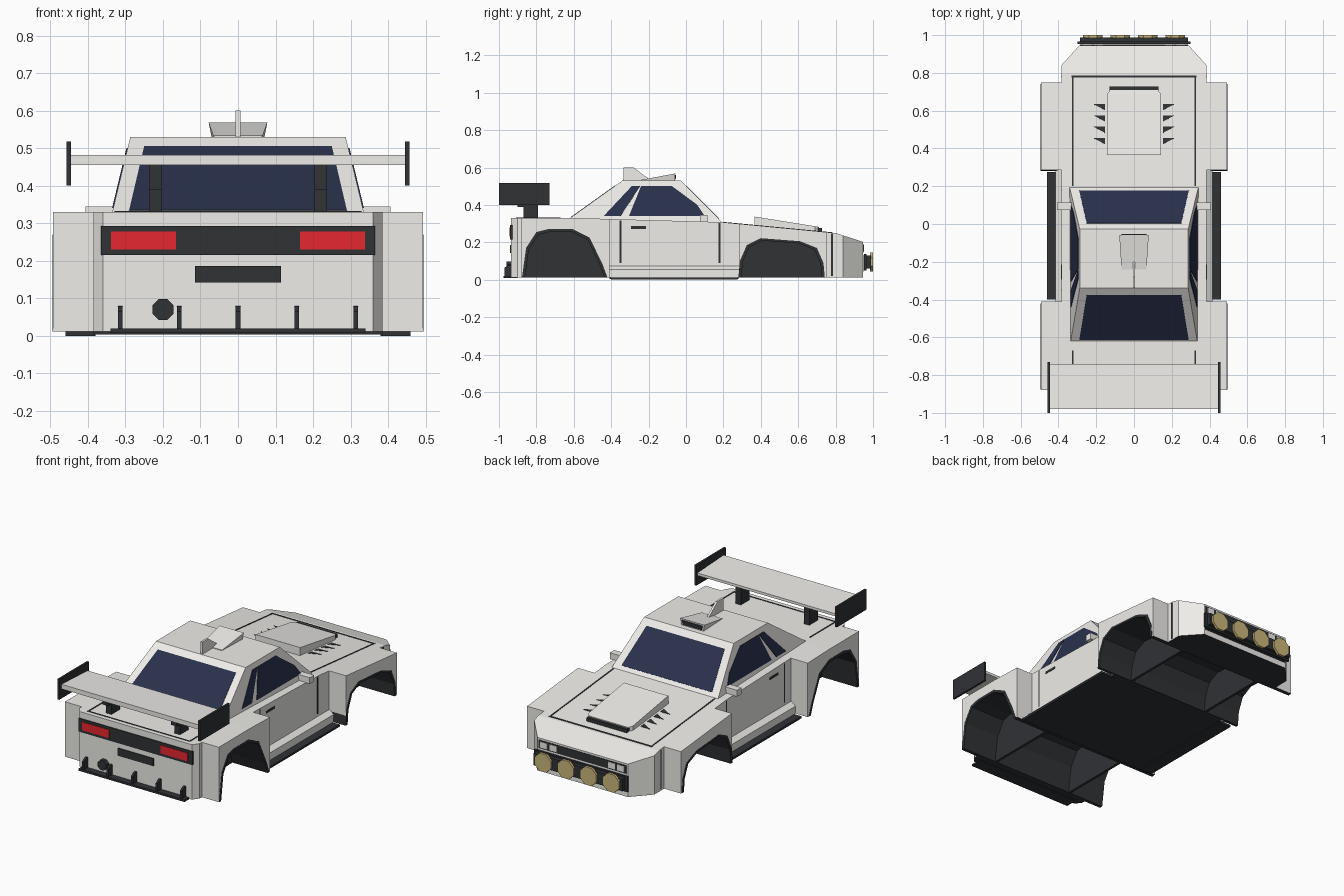
import bpy, bmesh, math
from mathutils import Vector

if "Cube" in bpy.data.objects:
    bpy.data.objects.remove(bpy.data.objects["Cube"])


def material(name, rgb):
    m = bpy.data.materials.new(name)
    m.diffuse_color = (*rgb, 1)
    m.use_nodes = True
    m.node_tree.nodes["Principled BSDF"].inputs["Base Color"].default_value = m.diffuse_color
    return m


PAINT = material("paint", (0.86, 0.85, 0.82))
BLACK = material("black_trim", (0.03, 0.032, 0.036))
GLASS = material("glass", (0.022, 0.03, 0.07))
RED = material("red_lens", (0.8, 0.02, 0.03))
YELLOW = material("yellow_lens", (0.60, 0.48, 0.2))


def loft(name, rings, mat=PAINT):
    """Skin equal-length rings and cap both ends."""
    bm = bmesh.new()
    vr = [[bm.verts.new(p) for p in r] for r in rings]
    n = len(rings[0])
    for a, b in zip(vr, vr[1:]):
        for i in range(n):
            j = (i + 1) % n
            bm.faces.new((a[i], a[j], b[j], b[i]))
    bm.faces.new(vr[0])
    bm.faces.new(vr[-1])
    bmesh.ops.recalc_face_normals(bm, faces=bm.faces)
    me = bpy.data.meshes.new(name)
    bm.to_mesh(me)
    bm.free()
    me.materials.append(mat)
    ob = bpy.data.objects.new(name, me)
    bpy.context.collection.objects.link(ob)
    return ob


def box(name, x0, x1, y0, y1, z0, z1, mat=PAINT):
    return loft(name, [[(x0, y0, z), (x1, y0, z), (x1, y1, z), (x0, y1, z)] for z in (z0, z1)], mat)


def prism(name, yz, x0, x1, mat=PAINT):
    return loft(name, [[(x, y, z) for y, z in yz] for x in (x0, x1)], mat)


def panel(name, pts, normal, mat, t=0.003):
    n = Vector(normal).normalized() * t
    return loft(name, [[Vector(p) - n for p in pts], [Vector(p) + n for p in pts]], mat)


def disc(name, x, y0, y1, z, r, sides, mat):
    ang = [2 * math.pi * (i + 0.5) / sides for i in range(sides)]
    return loft(name, [[(x + r * math.cos(a), y, z + r * math.sin(a)) for a in ang] for y in (y0, y1)], mat)


def top(y):
    """Height of the shoulder line."""
    line = [(-1, .33), (-.6, .33), (.19, .308), (.8, .25), (.945, .203)]
    for (a, za), (b, zb) in zip(line, line[1:]):
        if y <= b:
            return za + (zb - za) * (y - a) / (b - a)
    return .203


def hull(name, stations, side=0):
    rings = []
    for y, w in stations:
        x0, x1 = (side * .3, side * w) if side else (-w, w)
        rings.append([(x0, y, .012), (x1, y, .012), (x1, y, top(y)), (x0, y, top(y))])
    ob = loft(name, rings)
    ob.data.materials.append(BLACK)
    for f in ob.data.polygons:
        if f.normal.z < -.9:
            f.material_index = 1
    return ob


# Lower body and box fenders
shells = [hull("body", [(-.935, .36), (-.9, .385), (-.6, .385), (.19, .385), (.8, .385), (.84, .385), (.945, .29)])]
for s in (-1, 1):
    shells.append(hull("rear_fender", [(-.88, .493), (-.6, .493), (-.41, .493)], s))
    shells.append(hull("front_fender", [(.285, .493), (.75, .493)], s))

# Wheel arches: black flare trim, hollow wells and the tunnel between them
ARCHES = {
    "front": [(.28, .012), (.288, .1), (.325, .185), (.40, .222), (.61, .206), (.70, .17), (.735, .09), (.742, .012)],
    "rear": [(-.877, .012), (-.855, .17), (-.8, .255), (-.74, .27), (-.605, .27), (-.515, .225), (-.445, .08), (-.42, .012)],
}
cutters = []
for end, outer in ARCHES.items():
    mid = (outer[0][0] + outer[-1][0]) / 2
    inner = [(mid + (y - mid) * .93, .012 + (z - .012) * .94) for y, z in outer]
    cut = [(inner[0][0], -.1)] + inner + [(inner[-1][0], -.1)]
    cutters.append(prism("tunnel_cutter", cut, -.255, .255, BLACK))
    for s in (-1, 1):
        prism(end + "_arch_trim", outer + inner[::-1], s * .40, s * .495, BLACK)
        cutters.append(prism("well_cutter", cut, s * .27, s * .6, BLACK))
for ob in shells:
    bpy.context.view_layer.objects.active = ob
    for c in cutters:
        m = ob.modifiers.new("well", 'BOOLEAN')
        m.operation, m.solver, m.object = 'DIFFERENCE', 'EXACT', c
        m.material_mode = 'TRANSFER'
        bpy.ops.object.modifier_apply(modifier=m.name)
for c in cutters:
    bpy.data.objects.remove(c)

# Floor, sills, door seams, handles, mirrors
box("floor", -.385, .385, -.41, .28, .004, .016, BLACK)
for s in (-1, 1):
    box("side_skirt", s * .38, s * .46, -.40, .275, 0, .012, BLACK)
    sill = [(.38, .012), (.415, .012), (.415, .055), (.38, .078)]
    loft("sill", [[(s * x, y, z) for x, z in sill] for y in (-.412, .288)])
    for y, z0 in ((-.35, .09), (.18, .09), (.78, .02)):
        box("panel_seam", s * .37, s * .386, y - .005, y + .005, z0, top(y) - .005, BLACK)
    box("door_handle", s * .37, s * .387, -.295, -.215, .272, .286, BLACK)
    box("mirror", s * .325, s * .407, .075, .115, .308, .345)

# Cabin
loft("cabin", [
    [(-.335, -.62, .33), (.335, -.62, .33), (.341, .195, .306), (-.341, .195, .306)],
    [(-.287, -.34, .53), (.287, -.34, .53), (.287, -.027, .53), (-.287, -.027, .53)]])


def screen(name, y0, z0, y1, z1, ya, yb):
    """Glass quad lying on the sloping plane through (y0,z0)-(y1,z1)."""
    def z(y):
        return z0 + (z1 - z0) * (y - y0) / (y1 - y0)
    pts = [(-.29, ya, z(ya)), (.29, ya, z(ya)), (.25, yb, z(yb)), (-.25, yb, z(yb))]
    panel(name, pts, (0, math.copysign(z1 - z0, y0 - y1), abs(y1 - y0)), GLASS, .002)


screen("rear_window", -.62, .33, -.34, .53, -.614, -.376)
screen("windscreen", .195, .306, -.027, .53, .176, .003)
QUARTER = [(-.44, .34), (-.35, .34), (-.245, .50), (-.29, .50)]
DOOR = [(-.305, .34), (.10, .34), (.06, .40), (-.075, .50), (-.24, .50)]
for s in (-1, 1):
    for name, poly in (("quarter_window", QUARTER), ("door_window", DOOR)):
        panel(name, [(s * (.335 - .24 * (z - .33)), y, z) for y, z in poly], (s, 0, .24), GLASS)

# Roof scoop and fin
loft("roof_scoop", [
    [(-.07, -.06, .528), (.07, -.06, .528), (.078, -.057, .568), (-.078, -.057, .568)],
    [(-.062, -.24, .528), (.062, -.24, .528), (.066, -.24, .534), (-.066, -.24, .534)]])
panel("roof_scoop_mouth", [(-.06, -.058, .535), (.06, -.058, .535), (.067, -.057, .56), (-.067, -.057, .56)], (0, 1, 0), BLACK)
prism("roof_fin", [(-.335, .528), (-.335, .6), (-.28, .6), (-.2, .54), (-.2, .528)], -.006, .006)

# Bonnet seams, bulge and louvres
prism("bonnet_seam_front", [(y, top(y) + d) for y, d in ((.775, -.01), (.785, -.01), (.785, .002), (.775, .002))], -.33, .33, BLACK)
for s in (-1, 1):
    prism("bonnet_seam_side", [(.2, .29), (.78, .24), (.78, top(.78) + .002), (.2, top(.2) + .002)], s * .321, s * .329, BLACK)
    for y in (.635, .575, .515, .455):
        panel("louvre", [(s * .215, y, top(y)), (s * .153, y, top(y)), (s * .153, y - .033, top(y - .033))], (0, .1, 1), BLACK, .002)
loft("bonnet_scoop", [
    [(-.142, .365, .28), (.142, .365, .28), (.142, .365, .338), (-.142, .365, .338)],
    [(-.142, .69, .25), (.142, .69, .25), (.142, .69, .286), (-.142, .69, .286)],
    [(-.125, .71, .25), (.125, .71, .25), (.125, .71, .282), (-.125, .71, .282)]])
box("bonnet_scoop_slot", -.13, .13, .705, .727, .25, .277, BLACK)

# Nose: headlight strip and lamp bar
box("headlight_strip", -.28, .28, .93, .948, .145, .192, BLACK)
box("grille", -.285, .285, .93, .95, .045, .132, BLACK)
box("lamp_bar", -.30, .30, .953, .965, .05, .138, BLACK)
box("lamp_bracket", -.285, .285, .962, .988, .06, .13, BLACK)
for s in (-1, 1):
    for x in (.165, .225):
        box("headlight", s * x, s * (x + .045), .94, .951, .152, .186)
    for x in (.073, .218):
        disc("driving_lamp", s * x, .985, 1.0, .095, .056, 8, YELLOW)

# Tail: light panel, plate, exhaust, diffuser
box("tail_panel", -.365, .365, -.94, -.925, .215, .293, BLACK)
box("plate_recess", -.115, .115, -.94, -.93, .142, .186, BLACK)
disc("exhaust", -.2, -.96, -.92, .07, .03, 8, BLACK)
box("diffuser", -.34, .34, -.975, -.9, .008, .02, BLACK)
for i in range(-2, 3):
    prism("diffuser_fin", [(-.97, .015), (-.97, .065), (-.945, .08), (-.93, .08), (-.93, .015)], i * .157 - .006, i * .157 + .006, BLACK)

# Rear wing, struts, boot seams
loft("wing", [[(x, -.98, .455), (x, -.74, .455), (x, -.74, .47), (x, -.98, .482)] for x in (-.447, .447)])
for s in (-1, 1):
    box("tail_light", s * .165, s * .338, -.943, -.935, .23, .278, RED)
    box("wing_endplate", s * .445, s * .457, -1.0, -.73, .40, .518, BLACK)
    prism("wing_strut", [(-.87, .325), (-.79, .325), (-.79, .46), (-.9, .46), (-.9, .39), (-.87, .39)], s * .202, s * .237, BLACK)
    box("boot_seam_side", s * .321, s * .329, -.905, -.67, .32, .332, BLACK)
box("boot_seam_rear", -.329, .329, -.91, -.902, .32, .332, BLACK)
